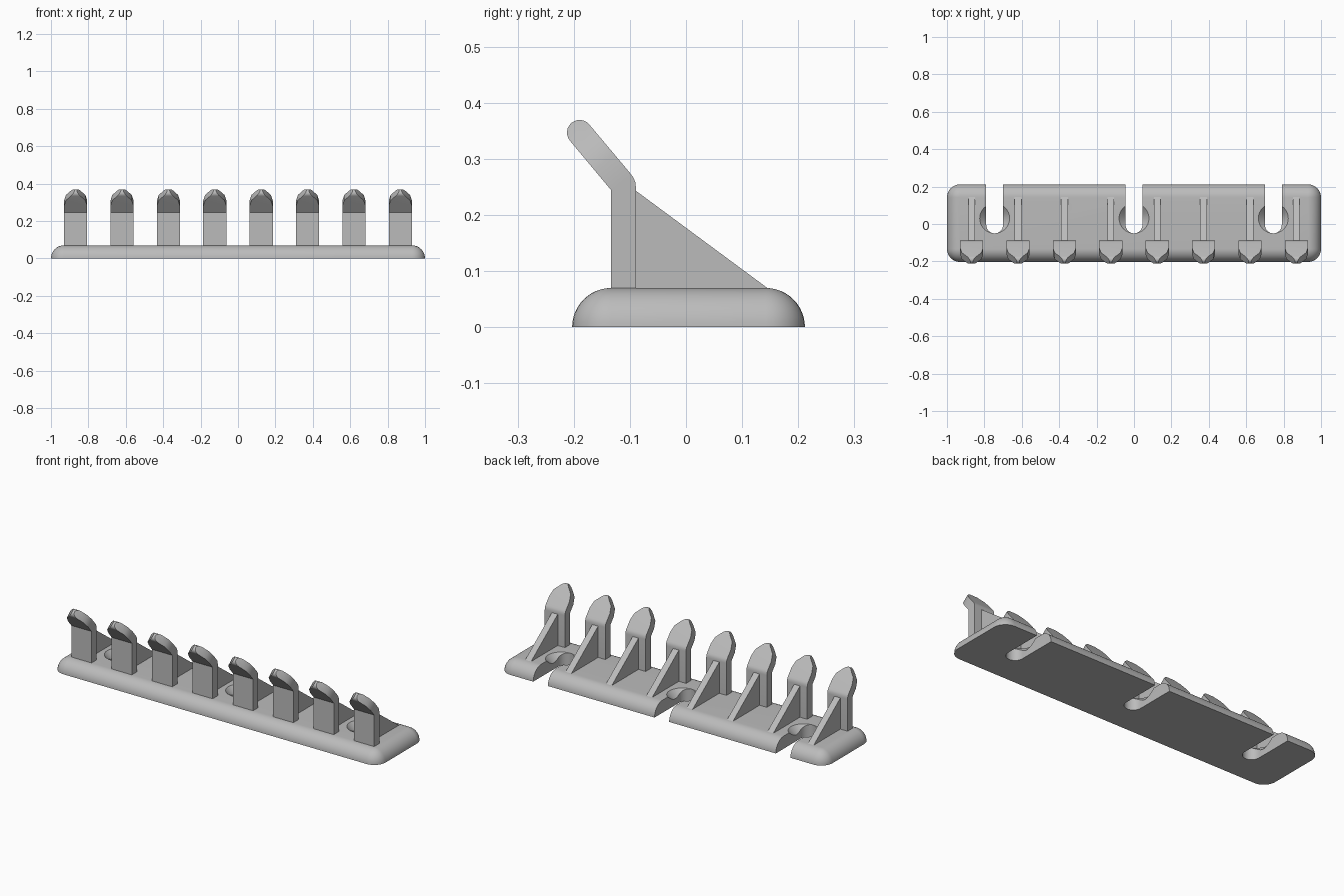
import bpy, bmesh, math
from mathutils import Vector

cube = bpy.data.objects.get("Cube")
if cube:
    bpy.data.objects.remove(cube, do_unlink=True)

grey = bpy.data.materials.new("plain grey")
grey.use_nodes = True
colour = (0.5, 0.5, 0.5, 1)
grey.diffuse_color = colour
grey.node_tree.nodes["Principled BSDF"].inputs["Base Color"].default_value = colour

FRONT, BACK, TOP = -0.203, 0.212, 0.07
POST_FRONT, POST_BACK, BEND = -0.134, -0.089, 0.245


def finish(bm, name):
    bmesh.ops.recalc_face_normals(bm, faces=bm.faces)
    mesh = bpy.data.meshes.new(name)
    bm.to_mesh(mesh)
    bm.free()
    obj = bpy.data.objects.new(name, mesh)
    bpy.context.collection.objects.link(obj)
    mesh.materials.append(grey)
    return obj


def smooth(obj, angle=35):
    bpy.ops.object.select_all(action='DESELECT')
    obj.select_set(True)
    bpy.context.view_layer.objects.active = obj
    bpy.ops.object.shade_smooth_by_angle(angle=math.radians(angle))


def loft(bm, rings):
    """Skin between closed rings of points and cap both ends."""
    loops = [[bm.verts.new(p) for p in ring] for ring in rings]
    n = len(loops[0])
    for a, b in zip(loops, loops[1:]):
        for i in range(n):
            j = (i + 1) % n
            bm.faces.new((a[i], a[j], b[j], b[i]))
    bm.faces.new(loops[0][::-1])
    bm.faces.new(loops[-1])


def side_extrude(bm, profile, x, half):
    """Extrude a (y, z) outline across x."""
    loft(bm, [[(x + s * half, y, z) for y, z in profile] for s in (-1, 1)])


# Base plate with rounded corners and a quarter-round rim
def plate_ring(t):
    r, z = TOP * math.cos(t), TOP * math.sin(t)
    ring = []
    for k, (sx, sy) in enumerate([(1, BACK - TOP), (-1, BACK - TOP),
                                  (-1, FRONT + TOP), (1, FRONT + TOP)]):
        for i in range(9):
            a = (k + i / 8) * math.pi / 2
            ring.append((sx * (1 - TOP) + r * math.cos(a), sy + r * math.sin(a), z))
    return ring


bm = bmesh.new()
loft(bm, [plate_ring(i / 12 * math.pi / 2) for i in range(13)])
bmesh.ops.remove_doubles(bm, verts=bm.verts, dist=1e-5)
base = finish(bm, "base_plate")


# Screw slots, open at the back, each with a countersink
def cut(name, rings):
    bm = bmesh.new()
    loft(bm, rings)
    cutter = finish(bm, name)
    mod = base.modifiers.new(name, 'BOOLEAN')
    mod.object, mod.operation, mod.solver = cutter, 'DIFFERENCE', 'EXACT'
    bpy.context.view_layer.objects.active = base
    bpy.ops.object.modifier_apply(modifier=name)
    bpy.data.objects.remove(cutter, do_unlink=True)


def slot_ring(x, z, r=0.045, yc=-0.005):
    arc = [math.pi * (1 + i / 16) for i in range(17)]
    return [(x + r * math.cos(a), yc + r * math.sin(a), z) for a in arc] + \
           [(x + r, 0.4, z), (x - r, 0.4, z)]


def circle(x, y, r, z):
    return [(x + r * math.cos(i * math.pi / 16), y + r * math.sin(i * math.pi / 16), z)
            for i in range(32)]


for x in (-0.745, 0, 0.745):
    cut("slot_cutter", [slot_ring(x, -0.1), slot_ring(x, 0.2)])
    cut("countersink_cutter", [circle(x, 0.03, 0.03, 0.02), circle(x, 0.03, 0.09, 0.08)])
smooth(base)

# Hook outline: upright post, bend, leaning head with a rounded end
lean = Vector((-0.64, 0.768))
normal = Vector((0.768, 0.64))
corner = Vector((POST_FRONT, BEND))
end = corner + lean * 0.114 + normal * 0.0225
outline = [(POST_FRONT, 0.06), (POST_BACK, 0.06), (POST_BACK, 0.248),
           (-0.0905, 0.259), (-0.094, 0.267), (-0.099, 0.274)]
for i in range(13):
    a = i / 12 * math.pi
    outline.append(tuple(end + 0.0225 * (normal * math.cos(a) + lean * math.sin(a))))
outline.append(tuple(corner))

# Half widths of the pointed head, by distance along the lean
taper = [(0.045, 0.062), (0.085, 0.052), (0.137, 0.006)]

for n in range(8):
    x = (n - 3.5) * 0.248
    bm = bmesh.new()
    side_extrude(bm, outline, x, 0.062)
    for (s0, w0), (s1, w1) in zip(taper, taper[1:]):
        for side in (-1, 1):
            p = corner + lean * s0
            no = Vector((side * (s1 - s0), lean.x * (w0 - w1), lean.y * (w0 - w1)))
            cutres = bmesh.ops.bisect_plane(
                bm, geom=bm.verts[:] + bm.edges[:] + bm.faces[:],
                plane_co=(x + side * w0, p.x, p.y), plane_no=no.normalized(),
                clear_outer=True)
            rim = [e for e in cutres["geom_cut"] if isinstance(e, bmesh.types.BMEdge)]
            bmesh.ops.holes_fill(bm, edges=rim)
    smooth(finish(bm, f"hook_{n + 1}"), 28)

    # Sloping brace behind the post
    bm = bmesh.new()
    side_extrude(bm, [(POST_BACK - 0.01, 0.06), (0.158, 0.06), (0.145, TOP),
                      (POST_BACK, 0.243), (POST_BACK - 0.01, 0.243)], x, 0.018)
    finish(bm, f"brace_{n + 1}")
